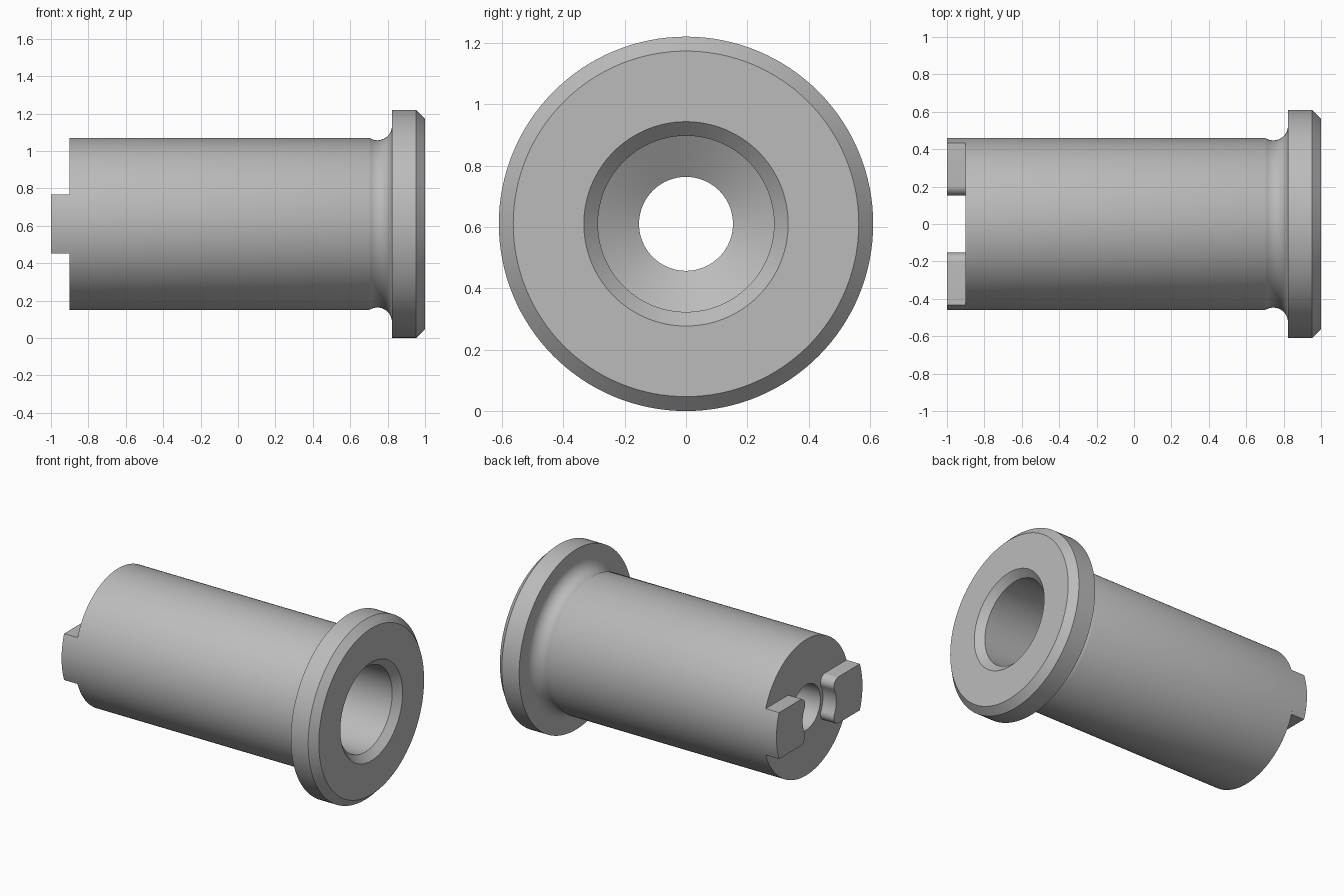
import bpy, bmesh
from math import sin, cos, asin, atan2, sqrt, pi, radians
from mathutils import Matrix, Vector

cube = bpy.data.objects.get("Cube")
if cube:
    bpy.data.objects.remove(cube, do_unlink=True)

AXIS_Z = 0.61
BODY_R = 0.46
SHOULDER_X, END_X = -0.9, -1.0

steel = bpy.data.materials.new("plain_grey_steel")
steel.use_nodes = True
GREY = (0.5, 0.5, 0.5, 1)
steel.diffuse_color = GREY
steel.node_tree.nodes["Principled BSDF"].inputs["Base Color"].default_value = GREY


def arc(cx, cy, r, start, end, steps):
    """Points along an arc, angles in radians."""
    angles = [start + (end - start) * i / steps for i in range(steps + 1)]
    return [(cx + r * cos(a), cy + r * sin(a)) for a in angles]


def finish(bm, name):
    bmesh.ops.recalc_face_normals(bm, faces=bm.faces)
    mesh = bpy.data.meshes.new(name)
    bm.to_mesh(mesh)
    bm.free()
    mesh.materials.append(steel)
    obj = bpy.data.objects.new(name, mesh)
    obj.location.z = AXIS_Z
    bpy.context.collection.objects.link(obj)
    bpy.ops.object.select_all(action='DESELECT')
    obj.select_set(True)
    bpy.context.view_layer.objects.active = obj
    bpy.ops.object.shade_smooth_by_angle(angle=radians(30))
    return obj


def revolve(profile, name, segments=128):
    """Turn a closed (x, radius) profile around the x axis."""
    bm = bmesh.new()
    rings = []
    for i in range(segments):
        turn = Matrix.Rotation(2 * pi * i / segments, 3, 'X')
        rings.append([bm.verts.new(turn @ Vector((x, 0, r))) for x, r in profile])
    count = len(profile)
    for i, ring in enumerate(rings):
        following = rings[(i + 1) % segments]
        for j in range(count):
            k = (j + 1) % count
            bm.faces.new((ring[j], ring[k], following[k], following[j]))
    return finish(bm, name)


# Flanged sleeve: undercut behind the flange, chamfered mouth, stepped bore
undercut = arc(0.745, 0.525, 0.078, pi + asin(0.064 / 0.078), 2 * pi, 16)
undercut[0] = (undercut[0][0], BODY_R)
sleeve = [(SHOULDER_X, BODY_R)] + undercut + [
    (0.823, 0.61), (0.953, 0.61), (1.0, 0.563),
    (1.0, 0.333), (0.954, 0.287),
    (-0.6, 0.287), (-0.68, 0.153), (SHOULDER_X, 0.153),
]
revolve(sleeve, "flanged_sleeve")

# Drive lugs: curved outside, hollowed inside with rounded corners
HALF, FILLET, HOLLOW = 0.157, 0.05, 0.18
cz = HALF - FILLET
cy = sqrt((HOLLOW + FILLET) ** 2 - cz ** 2)
lean = atan2(cz, cy)
spread = asin(HALF / BODY_R)

outline = arc(0, 0, BODY_R, -spread, spread, 16)
outline += arc(cy, cz, FILLET, pi / 2, pi + lean, 12)
outline += arc(0, 0, HOLLOW, lean, -lean, 10)[1:-1]
outline += arc(cy, -cz, FILLET, pi - lean, 3 * pi / 2, 12)

for side, name in ((1, "left_lug"), (-1, "right_lug")):
    lug = bmesh.new()
    end = lug.faces.new([lug.verts.new((END_X, side * y, z)) for y, z in outline])
    grown = bmesh.ops.extrude_face_region(lug, geom=[end], use_keep_orig=True)
    moved = [g for g in grown["geom"] if isinstance(g, bmesh.types.BMVert)]
    bmesh.ops.translate(lug, verts=moved, vec=(SHOULDER_X - END_X, 0, 0))
    # The two lugs sit on opposite sides of the axis, front and back
    finish(lug, "back_lug" if side > 0 else "front_lug")
